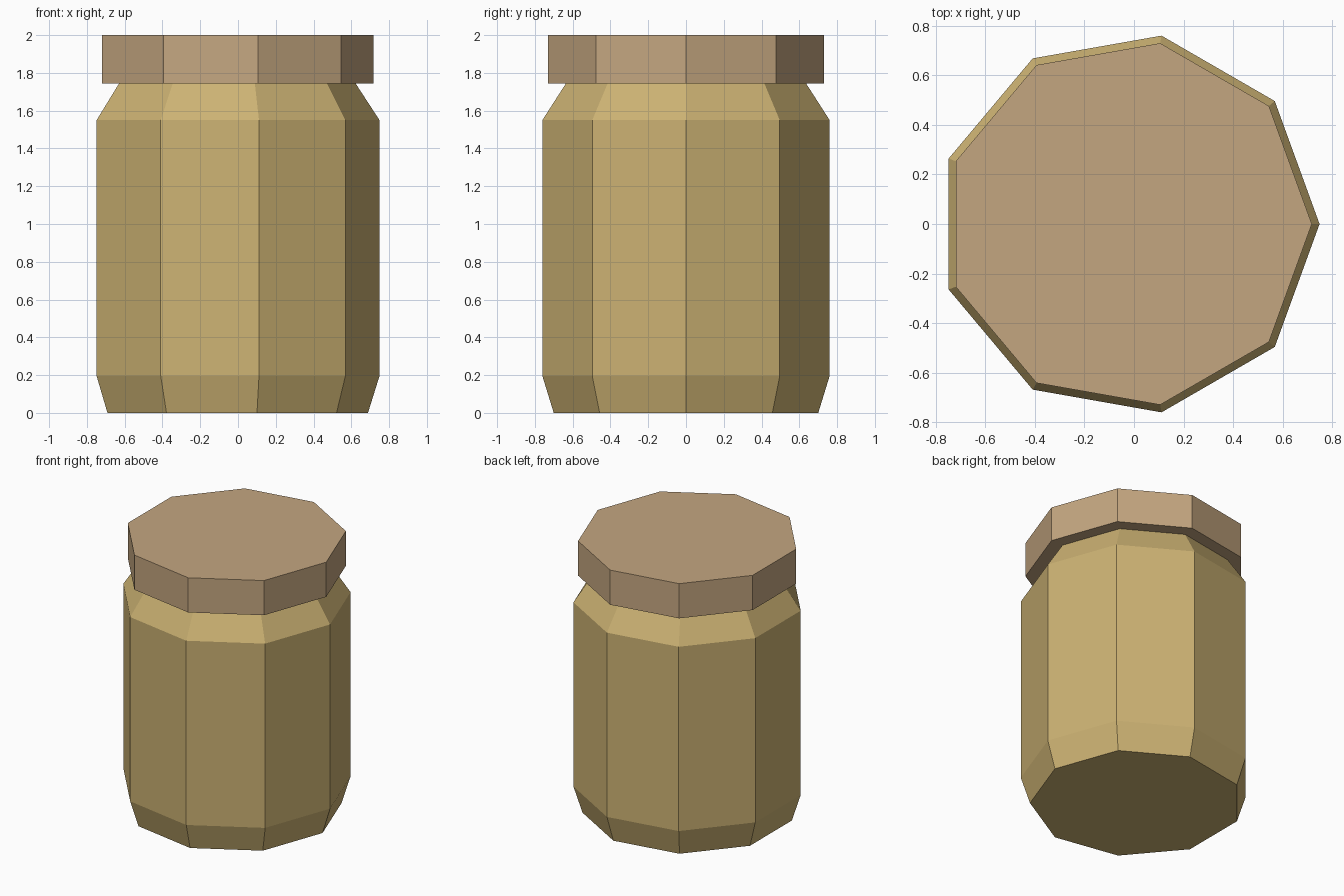
import bpy
import bmesh
from math import cos, sin, tau

SIDES = 9
CENTRE_X = -0.023

old = bpy.data.objects.get("Cube")
if old:
    bpy.data.objects.remove(old, do_unlink=True)


def linear(c):
    c /= 255
    return c / 12.92 if c <= 0.04045 else ((c + 0.055) / 1.055) ** 2.4


def material(name, rgb):
    colour = [linear(c) for c in rgb] + [1]
    mat = bpy.data.materials.new(name)
    mat.use_nodes = True
    mat.diffuse_color = colour
    mat.node_tree.nodes["Principled BSDF"].inputs["Base Color"].default_value = colour
    return mat


def lathe(name, profile, mat):
    """Closed nine-sided solid from (radius, height) pairs, bottom to top."""
    bm = bmesh.new()
    rings = [[bm.verts.new((CENTRE_X + r * cos(tau * i / SIDES),
                            r * sin(tau * i / SIDES), z))
              for i in range(SIDES)] for r, z in profile]
    for low, high in zip(rings, rings[1:]):
        for i in range(SIDES):
            j = (i + 1) % SIDES
            bm.faces.new((low[i], low[j], high[j], high[i]))
    bm.faces.new(rings[0][::-1])
    bm.faces.new(rings[-1])
    mesh = bpy.data.meshes.new(name)
    bm.to_mesh(mesh)
    bm.free()
    mesh.materials.append(mat)
    obj = bpy.data.objects.new(name, mesh)
    bpy.context.collection.objects.link(obj)
    return obj


# Jar with a tapered foot and sloping shoulder
lathe("jar_body", [(0.711, 0), (0.772, 0.195), (0.772, 1.55), (0.645, 1.745)],
      material("tan_yellow", (204, 178, 115)))

# Flat overhanging lid
lathe("lid", [(0.741, 1.745), (0.741, 2)],
      material("light_brown", (196, 166, 128)))
